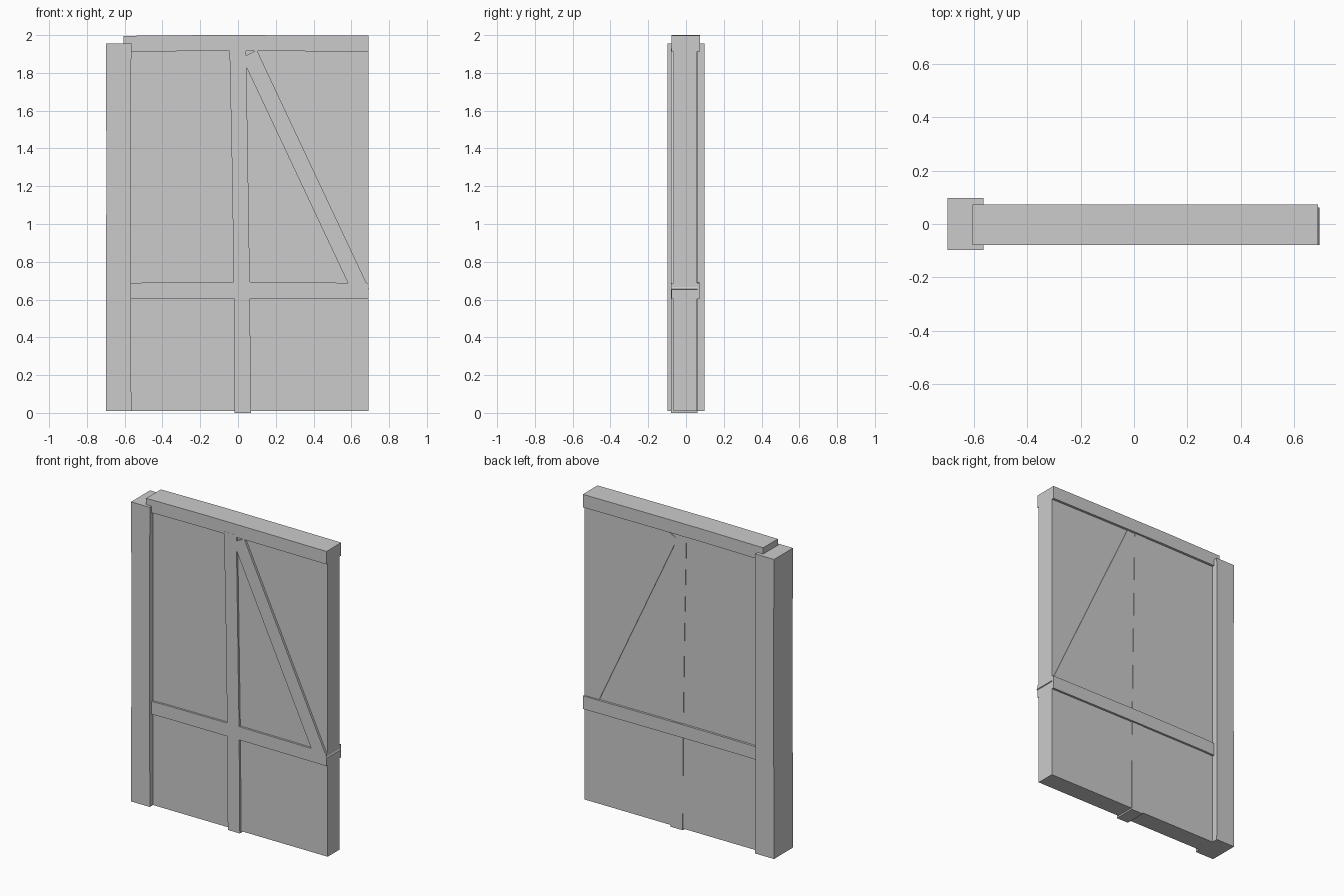
import bpy
import bmesh


def prism(name, outline, y0, y1):
    """Extrude an (x, z) outline from y0 to y1."""
    bm = bmesh.new()
    front = [bm.verts.new((x, y0, z)) for x, z in outline]
    face = bm.faces.new(front)
    ext = bmesh.ops.extrude_face_region(bm, geom=[face], use_keep_orig=True)
    for v in ext["geom"]:
        if isinstance(v, bmesh.types.BMVert):
            v.co.y = y1
    bmesh.ops.recalc_face_normals(bm, faces=bm.faces)
    mesh = bpy.data.meshes.new(name)
    bm.to_mesh(mesh)
    bm.free()
    ob = bpy.data.objects.new(name, mesh)
    bpy.context.collection.objects.link(ob)
    return ob


def beam(name, lower, upper, y0, y1):
    """Slightly warped timber between two matching edge lines."""
    return prism(name, lower + upper[::-1], y0, y1)


# Plaster infill panel
prism("wall_panel", [(-0.62, 0.01), (0.69, 0.01), (0.69, 1.95), (-0.62, 1.95)],
      -0.065, 0.057)

# Heavy corner post on the left
beam("corner_post",
     [(-0.70, 0.01), (-0.698, 0.7), (-0.697, 1.4), (-0.70, 1.955)],
     [(-0.565, 0.01), (-0.566, 0.7), (-0.566, 1.4), (-0.565, 1.955)],
     -0.098, 0.097)

# Horizontal timbers
beam("top_beam",
     [(-0.605, 1.912), (-0.17, 1.916), (0.26, 1.915), (0.69, 1.913)],
     [(-0.605, 1.996), (-0.17, 2.0), (0.26, 1.999), (0.69, 1.997)],
     -0.078, 0.073)
beam("middle_rail",
     [(-0.60, 0.602), (-0.48, 0.606), (0.0, 0.606), (0.69, 0.603)],
     [(-0.60, 0.686), (-0.48, 0.69), (0.0, 0.692), (0.69, 0.688)],
     -0.078, 0.071)

# Leaning centre stud
beam("centre_stud",
     [(-0.018, 0.0), (-0.022, 0.65), (-0.032, 1.3), (-0.045, 1.93)],
     [(0.068, 0.0), (0.063, 0.65), (0.053, 1.3), (0.043, 1.93)],
     -0.079, 0.06)

# Diagonal brace
prism("diagonal_brace",
      [(0.615, 0.617), (0.695, 0.655), (0.10, 1.92), (0.02, 1.882)],
      -0.079, 0.061)
